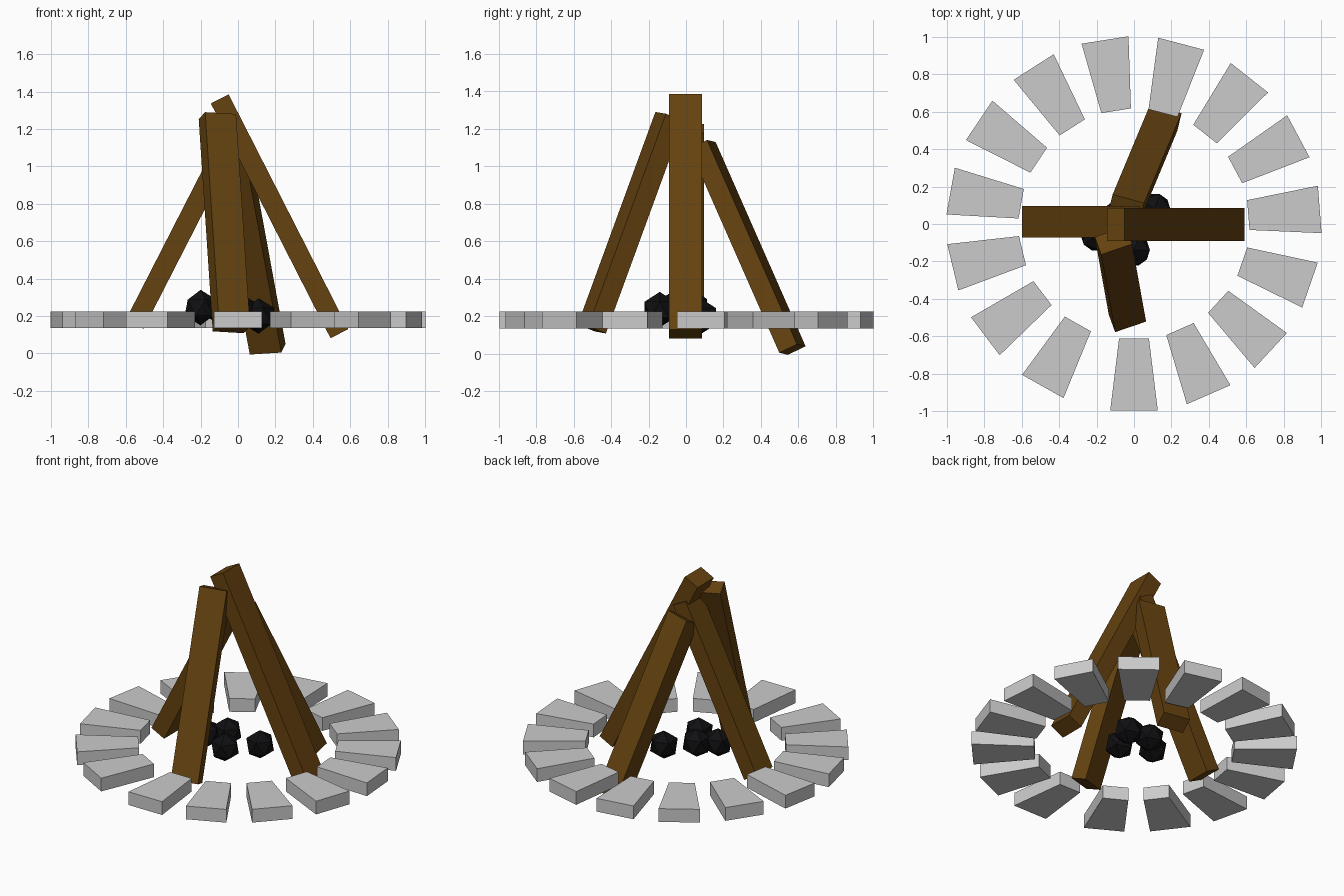
import bpy, bmesh
from math import radians, cos, sin
from mathutils import Vector

if "Cube" in bpy.data.objects:
    bpy.data.objects.remove(bpy.data.objects["Cube"])


def material(name, rgb):
    m = bpy.data.materials.new(name)
    m.diffuse_color = (*rgb, 1)
    m.use_nodes = True
    m.node_tree.nodes["Principled BSDF"].inputs["Base Color"].default_value = m.diffuse_color
    return m


def prism(name, ring_a, ring_b, mat=None):
    """Solid between two matching four-point rings."""
    bm = bmesh.new()
    a = [bm.verts.new(p) for p in ring_a]
    b = [bm.verts.new(p) for p in ring_b]
    bm.faces.new(a)
    bm.faces.new(b)
    for i in range(4):
        j = (i + 1) % 4
        bm.faces.new((a[i], a[j], b[j], b[i]))
    bmesh.ops.recalc_face_normals(bm, faces=bm.faces)
    me = bpy.data.meshes.new(name)
    bm.to_mesh(me)
    bm.free()
    ob = bpy.data.objects.new(name, me)
    bpy.context.collection.objects.link(ob)
    if mat:
        me.materials.append(mat)


def log(name, top, bottom, yaw, width=0.175, thick=0.107):
    """Square-ended plank; top and bottom are the mid points of its outer face."""
    top, bottom = Vector(top), Vector(bottom)
    d = (bottom - top).normalized()
    u = Vector((cos(radians(yaw)), sin(radians(yaw)), 0))
    u = (u - d * u.dot(d)).normalized()
    n = d.cross(u)
    if n.z > 0:          # thickness goes inward, below the outer face
        n = -n
    section = [-u * width / 2, u * width / 2,
               u * width / 2 + n * thick, -u * width / 2 + n * thick]
    prism(name, [top + s for s in section], [bottom + s for s in section], wood)


wood = material("wood", (0.13, 0.055, 0.005))
black = material("charcoal", (0.005, 0.005, 0.006))

# Ring of wedge stones, leaving one wider gap at the end of the run
wedge = [(0.613, -0.08), (0.996, -0.127), (0.996, 0.127), (0.613, 0.08)]
for i in range(15):
    t = radians(270 + 23.62 * i)
    ring = [(r * cos(t) - s * sin(t), r * sin(t) + s * cos(t)) for r, s in wedge]
    prism(f"stone_{i + 1}", [(x, y, 0.135) for x, y in ring],
          [(x, y, 0.225) for x, y in ring])

# Leaning logs
log("right_log", (-0.05, -0.003, 1.385), (0.59, -0.003, 0.13), 90)
log("left_log", (-0.065, 0.012, 1.225), (-0.6, 0.012, 0.18), 90, 0.17)
log("front_log", (-0.093, -0.135, 1.285), (-0.018, -0.55, 0.15), 20)
log("back_log", (-0.03, 0.135, 1.135), (0.17, 0.615, 0.045), -13.6)

# Coals in the middle
coals = [(0.11, 0.08, 0.2), (-0.2, -0.06, 0.245), (0.0, -0.14, 0.235), (-0.1, 0.03, 0.25)]
for i, p in enumerate(coals):
    bpy.ops.mesh.primitive_ico_sphere_add(subdivisions=1, radius=0.095, location=p)
    ob = bpy.context.object
    ob.name = f"coal_{i + 1}"
    ob.data.materials.append(black)
